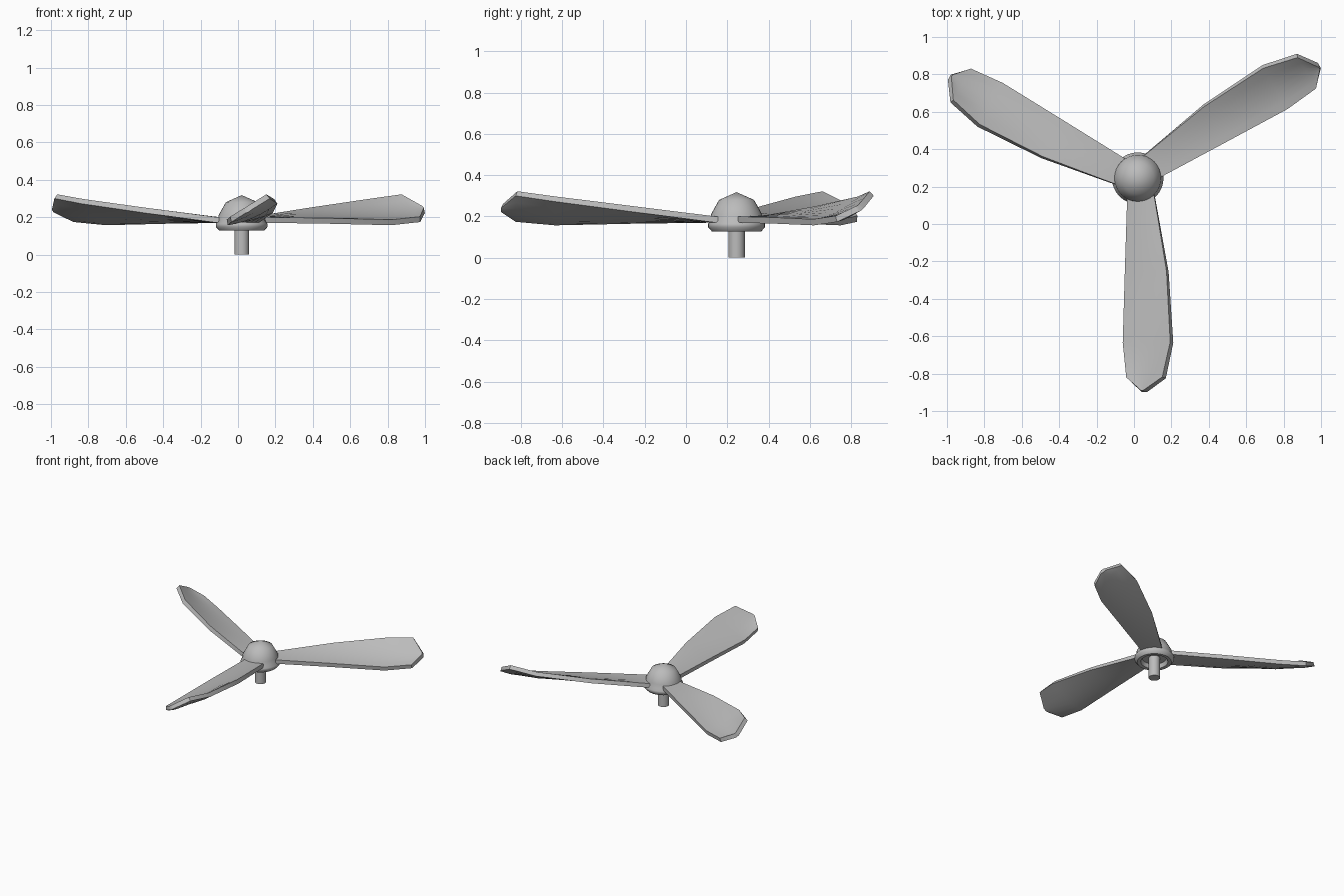
import bpy, bmesh, math
from mathutils import Matrix

if "Cube" in bpy.data.objects:
    bpy.data.objects.remove(bpy.data.objects["Cube"])

HUB = Matrix.Translation((0.02, 0.245, 0))

grey = bpy.data.materials.new("plain grey")
grey.use_nodes = True
grey.diffuse_color = (0.5, 0.5, 0.5, 1)
grey.node_tree.nodes["Principled BSDF"].inputs["Base Color"].default_value = grey.diffuse_color


def finish(bm, name, angle=40):
    bmesh.ops.recalc_face_normals(bm, faces=bm.faces)
    mesh = bpy.data.meshes.new(name)
    bm.to_mesh(mesh)
    bm.free()
    mesh.materials.append(grey)
    obj = bpy.data.objects.new(name, mesh)
    bpy.context.collection.objects.link(obj)
    bpy.ops.object.select_all(action='DESELECT')
    obj.select_set(True)
    bpy.context.view_layer.objects.active = obj
    bpy.ops.object.shade_smooth_by_angle(angle=math.radians(angle))
    return obj


def lathe(name, profile, sides, angle=40):
    # Spin a (radius, height) profile around the hub axis
    bm = bmesh.new()
    verts = [bm.verts.new((r, 0, z)) for r, z in profile]
    edges = [bm.edges.new(pair) for pair in zip(verts, verts[1:])]
    bmesh.ops.spin(bm, geom=verts + edges, axis=(0, 0, 1), cent=(0, 0, 0),
                   angle=math.tau, steps=sides, use_merge=True)
    bmesh.ops.remove_doubles(bm, verts=bm.verts, dist=0.0005)
    obj = finish(bm, name, angle)
    obj.matrix_world = HUB
    return obj


# Domed hub with a rounded flange, recessed underneath
lathe("hub", [(0, 0.16), (0.085, 0.16), (0.095, 0.13), (0.12, 0.128),
              (0.138, 0.148), (0.138, 0.165), (0.126, 0.18), (0.124, 0.21),
              (0.085, 0.28), (0, 0.318)], 32, 50)

# Shaft
lathe("shaft", [(0, 0), (0.04, 0), (0.04, 0.17), (0, 0.17)], 16)

# Blade stations: distance out, low edge, high edge, low height, high height
STATIONS = [(0.04, -0.05, 0.075, 0.17, 0.165),
            (0.115, -0.056, 0.095, 0.17, 0.172),
            (0.5, -0.066, 0.165, 0.165, 0.222),
            (0.88, -0.075, 0.19, 0.157, 0.272),
            (1.07, -0.055, 0.15, 0.174, 0.3),
            (1.142, 0.02, 0.052, 0.222, 0.24)]
ACROSS = 6
THICK = 0.03


def blade(name, turn):
    # Twisted, cambered sheet, thickened upwards
    bm = bmesh.new()
    rows = []
    for dist, low, high, z_low, z_high in STATIONS:
        row = []
        for i in range(ACROSS + 1):
            t = i / ACROSS
            rise = 0.3 * t + 0.7 * t * t
            row.append(bm.verts.new((low + (high - low) * t, -dist,
                                     z_low + (z_high - z_low) * rise)))
        rows.append(row)
    for a, b in zip(rows, rows[1:]):
        for i in range(ACROSS):
            bm.faces.new((a[i], b[i], b[i + 1], a[i + 1]))
    bm.normal_update()
    obj = finish_sheet(bm, name)
    obj.matrix_world = HUB @ Matrix.Rotation(turn, 4, 'Z')


def finish_sheet(bm, name):
    upper = {v: bm.verts.new(v.co + v.normal * THICK) for v in list(bm.verts)}
    rim = [e for e in bm.edges if e.is_boundary]
    for f in list(bm.faces):
        bm.faces.new([upper[v] for v in f.verts])
    for e in rim:
        a, b = e.verts
        bm.faces.new((a, b, upper[b], upper[a]))
    return finish(bm, name)


for index, name in enumerate(("front_blade", "left_blade", "right_blade")):
    blade(name, index * math.tau / 3)
